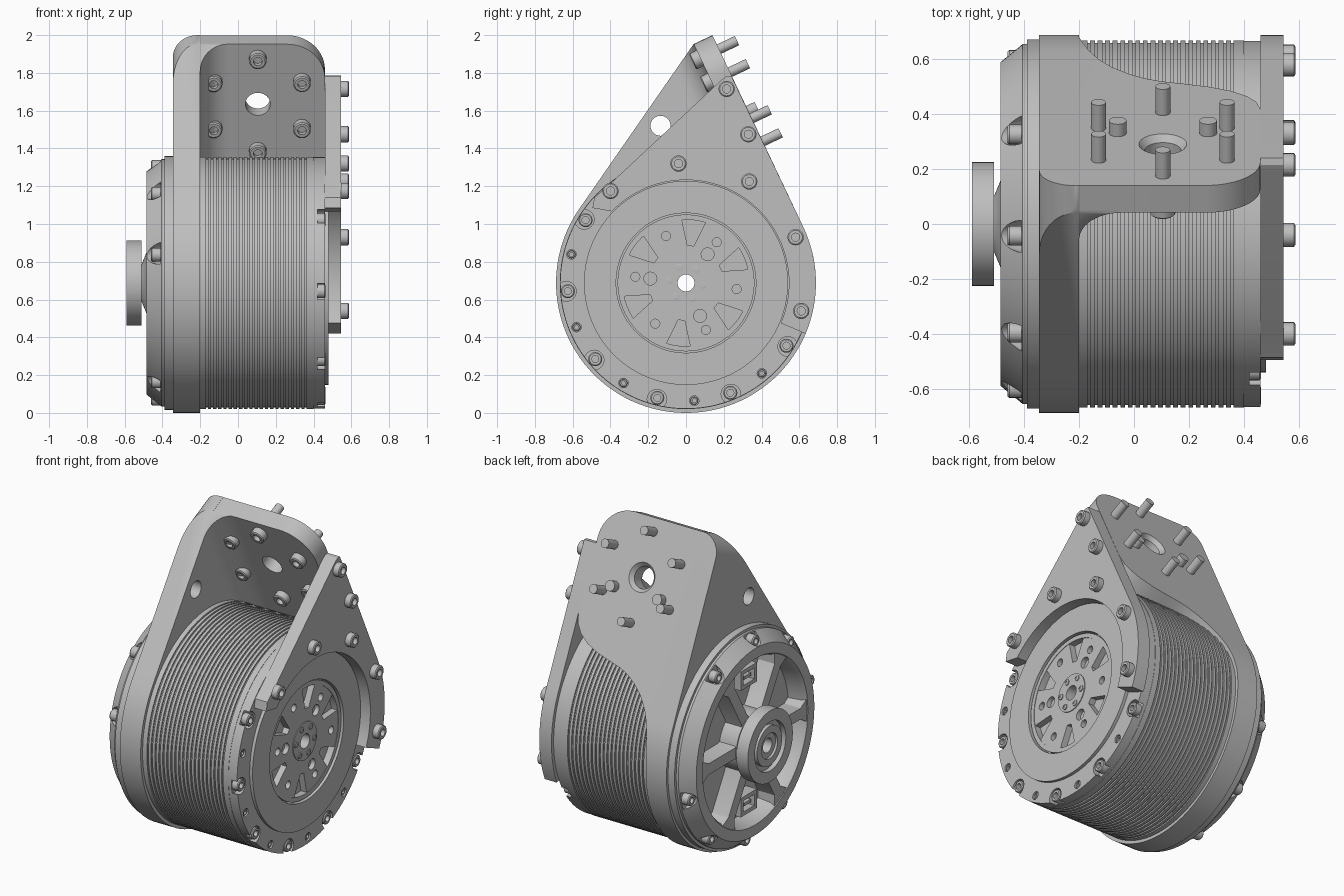
import bpy, bmesh
from math import sin, cos, pi, radians, atan2, acos, hypot
from mathutils import Matrix, Vector

cube = bpy.data.objects.get("Cube")
if cube:
    bpy.data.objects.remove(cube, do_unlink=True)

grey = bpy.data.materials.new("machined grey")
grey.use_nodes = True
grey.diffuse_color = (0.52, 0.52, 0.52, 1)
grey.node_tree.nodes["Principled BSDF"].inputs["Base Color"].default_value = (0.52, 0.52, 0.52, 1)

C = 0.688            # axis height, also the bracket radius
R = 0.688
built = []


def frame(u, v, w, origin):
    m = Matrix((u, v, w)).transposed().to_4x4()
    m.translation = origin
    return m


def polar(r, deg):
    return (r * cos(radians(deg)), r * sin(radians(deg)))


def arc(r, a, b, n, c=(0, 0)):
    pts = [polar(r, a + (b - a) * i / n) for i in range(n + 1)]
    return [(c[0] + p[0], c[1] + p[1]) for p in pts]


def finish(name, bm, m):
    bmesh.ops.remove_doubles(bm, verts=bm.verts, dist=1e-5)
    bmesh.ops.recalc_face_normals(bm, faces=bm.faces)
    bm.transform(m)
    me = bpy.data.meshes.new(name)
    bm.to_mesh(me)
    bm.free()
    me.materials.append(grey)
    ob = bpy.data.objects.new(name, me)
    bpy.context.collection.objects.link(ob)
    built.append(ob)
    return ob


def prism(name, pts, w0, w1, m):
    """Extrude an outline (u, v) from w0 to w1."""
    bm = bmesh.new()
    low = [bm.verts.new((u, v, w0)) for u, v in pts]
    top = [bm.verts.new((u, v, w1)) for u, v in pts]
    bm.faces.new(low)
    bm.faces.new(top)
    for i in range(len(pts)):
        j = (i + 1) % len(pts)
        bm.faces.new((low[i], low[j], top[j], top[i]))
    return finish(name, bm, m)


def lathe(name, profile, m, seg=96):
    """Spin a profile of (w, radius) about the frame's w axis."""
    bm = bmesh.new()
    rings = [[bm.verts.new((*polar(r, 360 * k / seg), w)) for k in range(seg)] for w, r in profile]
    n = len(rings) - (profile[0][1] == 0)
    for i in range(n):
        a, b = rings[i], rings[(i + 1) % len(rings)]
        for k in range(seg):
            q = (k + 1) % seg
            bm.faces.new((a[k], a[q], b[q], b[k]))
    return finish(name, bm, m)


def rod(name, u, v, r, w0, w1, m, seg=24):
    return lathe(name, [(w0, 0), (w0, r), (w1, r), (w1, 0)], m @ Matrix.Translation((u, v, 0)), seg)


def screw(name, u, v, w, r, h, m, flip=False):
    """Socket head cap standing on height w."""
    place = m @ Matrix.Translation((u, v, w))
    if flip:
        place = place @ Matrix.Rotation(pi, 4, 'Y')
    prof = [(h * .4, 0), (h * .4, r * .5), (h, r * .5), (h, r * .85), (h * .88, r), (0, r), (0, 0)]
    return lathe(name, prof, place, 20)


def boolean(ob, cutters, op='DIFFERENCE'):
    for c in cutters:
        mod = ob.modifiers.new("cut", 'BOOLEAN')
        mod.operation, mod.object, mod.solver = op, c, 'EXACT'
        bpy.context.view_layer.objects.active = ob
        bpy.ops.object.modifier_apply(modifier=mod.name)
        built.remove(c)
        bpy.data.objects.remove(c, do_unlink=True)


# Frames: the motor axis, and the slanted mounting plate
AX = frame((0, 1, 0), (0, 0, 1), (1, 0, 0), (0, 0, C))
tip = (0.14, 2.0 - C)
theta = atan2(tip[1], tip[0]) - acos(R / hypot(*tip))
n = Vector((0, cos(theta), sin(theta)))
t = Vector((0, sin(theta), -cos(theta)))
PL = frame((1, 0, 0), t, n, (0, tip[0], tip[1] + C))
THICK = 0.11
inner_tip = (tip[0] - THICK * n.y, tip[1] - THICK * n.z)
left = atan2(inner_tip[1], inner_tip[0]) + acos(R / hypot(*inner_tip))
teardrop = arc(R, left * 180 / pi, 360 + theta * 180 / pi, 72) + [tip, inner_tip]

# Body with fine shallow grooves
body = [(-.345, .045), (-.345, .668)]
for i in range(20):
    x = -.17 + i * .0275
    body += [(x, .668), (x, .659), (x + .01, .659), (x + .01, .668)]
body += [(.4, .668), (.4, .54), (.48, .54), (.48, .37), (.425, .37), (.425, .045)]
lathe("grooved_body", body, AX, 128)

# Front flange with screw notches and small screws between them
flange = lathe("front_flange", [(.385, .53), (.385, .666), (.46, .666), (.46, .53)], AX, 128)
cuts = []
for k in range(10):
    a = 4 + 36 * k
    if 140 < a < 340:
        cuts.append(rod("notch", *polar(.635, a), .052, .42, .6, AX))
        screw("flange_screw", *polar(.627, a), .42, .037, .042, AX)
    if 150 < a + 18 < 320:
        cuts.append(rod("hole", *polar(.625, a + 18), .025, .43, .6, AX, 20))
        screw("small_flange_screw", *polar(.625, a + 18), .43, .021, .025, AX)
boolean(flange, cuts)

# Output rotor: rim, six-armed spider, centre cap
lathe("rotor_rim", [(.42, .335), (.42, .362), (.468, .362), (.468, .335)], AX)
star = []
for k in range(6):
    a = -7 + 60 * k
    star += [polar(.345, a - 19), polar(.35, a), polar(.345, a + 19), polar(.2, a + 25), polar(.2, a + 35)]
spider = prism("rotor_spider", star, .42, .465, AX)
cuts = [rod("hole", *polar(.27, -7 + 60 * k), .024, .435, .6, AX, 16) for k in range(6)]
cuts += [rod("hole", *polar(.19, 53 + 120 * k), .034, .435, .6, AX) for k in range(3)]
cuts.append(rod("hole", 0, 0, .06, .3, .6, AX))
boolean(spider, cuts)
lathe("rotor_cap", [(.42, .045), (.42, .118), (.47, .118), (.47, .045)], AX, 48)
for k in range(6):
    screw("cap_screw", *polar(.09, -7 + 60 * k), .47, .018, .006, AX)

# Bracket side plate: teardrop with rounded upper corner
side = prism("bracket_side_plate", teardrop, -.345, -.2, AX)
corner = [(-.4, -.1), (-.215, -.1)] + arc(.13, 270, 180, 10, (-.215, .13)) + [(-.4, .13)]
boolean(side, [rod("hole", -.135, 1.52 - C, .053, -.5, 0, AX, 32),
               rod("hole", 0, 0, .07, -.5, 0, AX),
               prism("corner", corner, -.5, .1, PL)])

# Bracket mounting plate, its curved lower edge wrapping onto the body
plate_pts = arc(.13, 180, 270, 10, (-.215, .13)) + arc(.2, 270, 360, 14, (.26, .2))
plate_pts += [(.46, .65), (.445, .71), (.41, .76), (.35, .805), (.27, .84), (.18, .865), (.1, .885),
              (.04, .91), (-.02, .95), (-.08, 1.005), (-.13, 1.075), (-.165, 1.15), (-.187, 1.23),
              (-.2, 1.32), (-.344, 1.32)]
plate = prism("bracket_mounting_plate", plate_pts, -THICK, .02, PL @ Matrix.Translation((0, .001, 0)))
boolean(plate, [prism("limit", teardrop, -.5, .6, AX)], 'INTERSECT')
MID = (.105, .352)
bore = PL @ Matrix.Translation((*MID, 0))
boolean(plate, [lathe("bore", [(-.3, 0), (-.3, .066), (-.025, .066), (.015, .1), (.015, 0)], bore, 40)])

# Inner fillet between the two bracket plates
FL = frame((1, 0, 0), n, -t, PL.translation)
fillet_pts = [(-.21, -.1), (-.05, -.1)] + arc(.15, 90, 180, 12, (-.05, -THICK - .15)) + [(-.21, -.26)]
fillet = prism("bracket_fillet", fillet_pts, -1.0, -.001, FL)
boolean(fillet, [prism("limit", teardrop, -.3, .2, AX)], 'INTERSECT')

# Mounting bolts in a ring, and two dowels
for k in range(6):
    du, dv = polar(.27, 30 + 60 * k)
    u, v = MID[0] + du, MID[1] + dv
    screw("mounting_bolt_head", u, v, -THICK, .046, .045, PL, True)
    rod("mounting_bolt_shank", u, v, .027, -THICK, .105, PL)
for a in (30, 150):
    du, dv = polar(.19, a)
    rod("dowel", MID[0] + du, MID[1] + dv, .032, -.05, .05, PL)

# Front arm plate hugging the flange
arm = [(.24, 1.785 - C), (R * n.y, R * n.z)] + arc(R, theta * 180 / pi, -23, 16) + arc(.545, -23, 136, 48)
arm += [(y, z - C) for y, z in ((-.495, 1.085), (-.485, 1.14), (-.405, 1.21), (.19, 1.765), (.215, 1.783))]
prism("front_arm_plate", arm, .46, .545, AX)
for y, z in ((.215, 1.715), (.33, 1.475), (-.04, 1.32), (.335, 1.225), (.58, .93), (.61, .54), (-.4, 1.175)):
    screw("arm_screw", y, z - C, .545, .043, .042, AX)

# Rear cover: rim with screw notches, floor, spokes, connectors
rim = lathe("rear_cover_rim", [(-.345, .5), (-.345, .672), (-.39, .672), (-.39, .655),
                               (-.405, .655), (-.485, .59), (-.485, .525), (-.46, .51)], AX, 128)
cuts = []
for a in (58, 94, 130, 166, 238, 274, 310, 346):
    p = polar(.615, a)
    # Notch flares toward its seat
    cuts.append(lathe("notch", [(-.52, 0), (-.52, .025), (-.41, .062), (-.41, 0)],
                      AX @ Matrix.Translation((*polar(.63, a), 0)), 24))
    screw("rear_screw", *p, -.41, .036, .05, AX, True)
boolean(rim, cuts)
lathe("rear_cover_floor", [(-.365, .045), (-.365, .52), (-.345, .52), (-.345, .045)], AX)
for k in range(6):
    turn = AX @ Matrix.Rotation(radians(60 * k), 4, 'Z')
    spoke = [(.13, -.06), (.2, -.035), (.46, -.035), (.525, -.075), (.525, .075), (.46, .035), (.2, .035), (.13, .06)]
    prism("rear_spoke", spoke, -.48, -.36, turn)
for s in (-1, 1):
    m = AX @ Matrix.Translation((0, s * .4, 0))
    box = prism("connector", [(-.08, -.06), (.08, -.06), (.08, .06), (-.08, .06)], -.44, -.36, m)
    boolean(box, [prism("socket", [(-.055, -.035), (.055, -.035), (.055, .035), (-.055, .035)], -.5, -.39, m)])
    prism("connector_tongue", [(-.035, -.01), (.035, -.01), (.035, .01), (-.035, .01)], -.43, -.38, m)

# Rear hub with shaft disc
lathe("rear_hub", [(-.59, .225), (-.51, .225), (-.51, .1), (-.485, .16), (-.485, .19), (-.36, .19),
                   (-.36, .045), (-.57, .045), (-.57, .08), (-.585, .08), (-.585, .125),
                   (-.56, .125), (-.56, .155), (-.59, .155)], AX)

# Smooth round surfaces, sharp edges kept
bpy.ops.object.select_all(action='DESELECT')
for ob in built:
    ob.select_set(True)
bpy.context.view_layer.objects.active = built[0]
bpy.ops.object.shade_smooth_by_angle(angle=radians(30))
